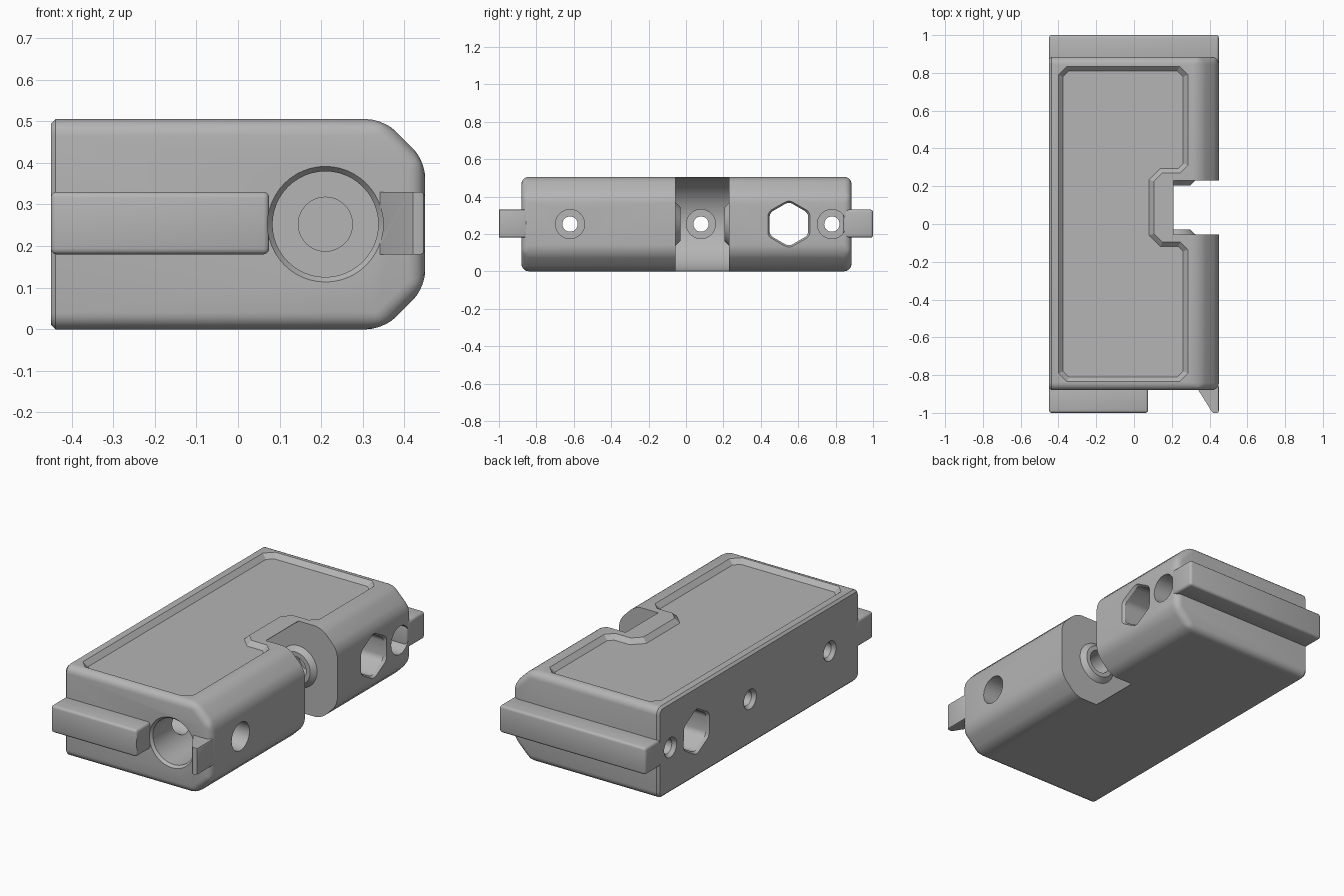
import bpy, bmesh, math

if "Cube" in bpy.data.objects:
    bpy.data.objects.remove(bpy.data.objects["Cube"])

TOP = 0.505           # body height
MID = TOP / 2         # height of every hole axis
AXLE_X = 0.21         # wheel axle position

gray = bpy.data.materials.new("plain gray")
gray.use_nodes = True
gray.diffuse_color = (0.46, 0.46, 0.46, 1)
gray.node_tree.nodes["Principled BSDF"].inputs["Base Color"].default_value = (0.46, 0.46, 0.46, 1)


def finish(name, bm):
    """Turn a bmesh into a gray object."""
    bmesh.ops.recalc_face_normals(bm, faces=bm.faces)
    mesh = bpy.data.meshes.new(name)
    bm.to_mesh(mesh)
    bm.free()
    mesh.materials.append(gray)
    ob = bpy.data.objects.new(name, mesh)
    bpy.context.collection.objects.link(ob)
    return ob


def prism(points, lo, hi, axis):
    """Extrude a closed outline along y or z."""
    place = (lambda u, v: (u, lo, v)) if axis == "y" else (lambda u, v: (u, v, lo))
    bm = bmesh.new()
    face = bm.faces.new([bm.verts.new(place(u, v)) for u, v in points])
    moved = bmesh.ops.extrude_face_region(bm, geom=[face])["geom"]
    shift = (0, hi - lo, 0) if axis == "y" else (0, 0, hi - lo)
    bmesh.ops.translate(bm, vec=shift, verts=[g for g in moved if isinstance(g, bmesh.types.BMVert)])
    bmesh.ops.recalc_face_normals(bm, faces=bm.faces)
    return bm


def bevel(bm, edges, width, segments):
    bmesh.ops.bevel(bm, geom=edges, offset=width, segments=segments, profile=0.5,
                    affect='EDGES', clamp_overlap=True)


def lathe(axis, center, rings, sides=48):
    """Stack of (position, radius) rings along x or y."""
    bm = bmesh.new()
    loops = []
    for t, r in rings:
        loop = []
        for i in range(sides):
            a = math.tau * i / sides
            side, up = center + r * math.sin(a), MID + r * math.cos(a)
            loop.append(bm.verts.new((t, side, up) if axis == "x" else (side, t, up)))
        loops.append(loop)
    for a, b in zip(loops, loops[1:]):
        for i in range(sides):
            j = (i + 1) % sides
            bm.faces.new((a[i], a[j], b[j], b[i]))
    bm.faces.new(loops[0])
    bm.faces.new(loops[-1])
    return bm


def cut(target, tool, keep=False):
    """Subtract a tool from an object and discard the tool."""
    mod = target.modifiers.new("cut", 'BOOLEAN')
    mod.operation, mod.solver, mod.object = 'DIFFERENCE', 'EXACT', tool
    bpy.context.view_layer.objects.active = target
    bpy.ops.object.modifier_apply(modifier=mod.name)
    if not keep:
        bpy.data.objects.remove(tool)


# Body: chamfered profile with rounded edges, crisp left-out side
profile = [(-0.45, 0), (0.35, 0), (0.45, 0.1), (0.45, TOP - 0.1), (0.35, TOP), (-0.45, TOP)]
bm = prism(profile, -0.88, 0.885, "y")
flat = lambda e: all(v.co.x < -0.449 for v in e.verts)
ends = lambda e: abs(e.verts[0].co.y - e.verts[1].co.y) < 0.01
bevel(bm, [e for e in bm.edges if not flat(e) and (ends(e) or e.verts[0].co.x > 0)], 0.04, 5)
bevel(bm, [e for e in bm.edges if flat(e)], 0.012, 1)
body = finish("body", bm)

# Shallow panels sunk in the top and bottom, stepping round the wheel slot
panel = [(-0.4, -0.79), (-0.355, -0.835), (0.24, -0.835), (0.285, -0.79),
         (0.285, -0.135), (0.245, -0.095), (0.15, -0.095), (0.105, -0.05),
         (0.105, 0.225), (0.15, 0.27), (0.245, 0.27), (0.285, 0.31),
         (0.285, 0.79), (0.24, 0.835), (-0.355, 0.835), (-0.4, 0.79)]
for top in (True, False):
    bm = prism(panel, TOP, TOP + 0.05, "z")
    floor = [f for f in bm.faces if f.normal.z < -0.9]
    bmesh.ops.inset_region(bm, faces=floor, thickness=0.025, depth=0.025, use_even_offset=True)
    if not top:
        for v in bm.verts:
            v.co.z = TOP - v.co.z
    cut(body, finish("panel_cutter", bm))

# Wheel slot: round cavity open to the right, with conical bearing bosses left on its walls
slot_front, slot_back = -0.055, 0.23
outline = [(0.5, -0.05), (0.5, 0.56), (AXLE_X, 0.56)]
for i in range(33):
    a = math.pi / 2 + math.pi * i / 32
    outline.append((AXLE_X + 0.25 * math.cos(a), MID + 0.25 * math.sin(a)))
outline.append((AXLE_X, -0.05))
slot = finish("slot_cutter", prism(outline, slot_front, slot_back, "y"))
for wall, inward in ((slot_front, 1), (slot_back, -1)):
    boss = lathe("y", AXLE_X, [(wall - inward * 0.02, 0.115), (wall, 0.115), (wall + inward * 0.025, 0.09)])
    cut(slot, finish("boss_cutter", boss))
cut(body, slot)

# Axle hole and large front bore
cut(body, finish("axle_cutter", lathe("y", AXLE_X, [(-0.3, 0.065), (0.33, 0.065)])))
bore = finish("bore_cutter", lathe("y", AXLE_X, [(-1.05, 0.139), (-0.88, 0.139), (-0.865, 0.127), (-0.17, 0.127)]))
cut(body, bore, keep=True)

# Counterbored screw holes across the body
for y in (-0.62, 0.08, 0.78):
    rings = [(-0.47, 0.055), (-0.45, 0.055), (-0.43, 0.041), (-0.3, 0.041), (-0.3, 0.078), (0.5, 0.078)]
    cut(body, finish("screw_cutter", lathe("x", y, rings, 32)))

# Hexagonal nut window
bm = lathe("x", 0.55, [(-0.5, 0.13), (-0.45, 0.13), (-0.435, 0.119), (0.435, 0.119), (0.45, 0.13), (0.5, 0.13)], 6)
bevel(bm, [e for e in bm.edges if abs(e.verts[0].co.x - e.verts[1].co.x) > 0.01], 0.02, 3)
cut(body, finish("hex_cutter", bm))


# End rails
def rail(name, x0, x1, y0, y1):
    bm = prism([(x0, 0.18), (x1, 0.18), (x1, 0.33), (x0, 0.33)], y0, y1, "y")
    bevel(bm, bm.edges[:], 0.014, 3)
    return finish(name, bm)


back_rail = rail("back_rail", -0.45, 0.449, 0.84, 1.0)
front_rail = rail("front_rail", -0.45, 0.075, -1.0, -0.84)

# Wedge hook beside the bore
bm = prism([(0.335, -0.87), (0.41, -0.99), (0.42, -1.0), (0.449, -1.0), (0.449, -0.85), (0.335, -0.85)], 0.18, 0.33, "z")
bevel(bm, [e for e in bm.edges if all(v.co.x > 0.44 for v in e.verts)], 0.01, 2)
front_hook = finish("front_hook", bm)
cut(front_rail, bore, keep=True)
cut(front_hook, bore)

# Smooth curved faces, sharp corners
bpy.ops.object.select_all(action='DESELECT')
for ob in (body, back_rail, front_rail, front_hook):
    ob.select_set(True)
bpy.context.view_layer.objects.active = body
bpy.ops.object.shade_smooth_by_angle(angle=math.radians(30))
